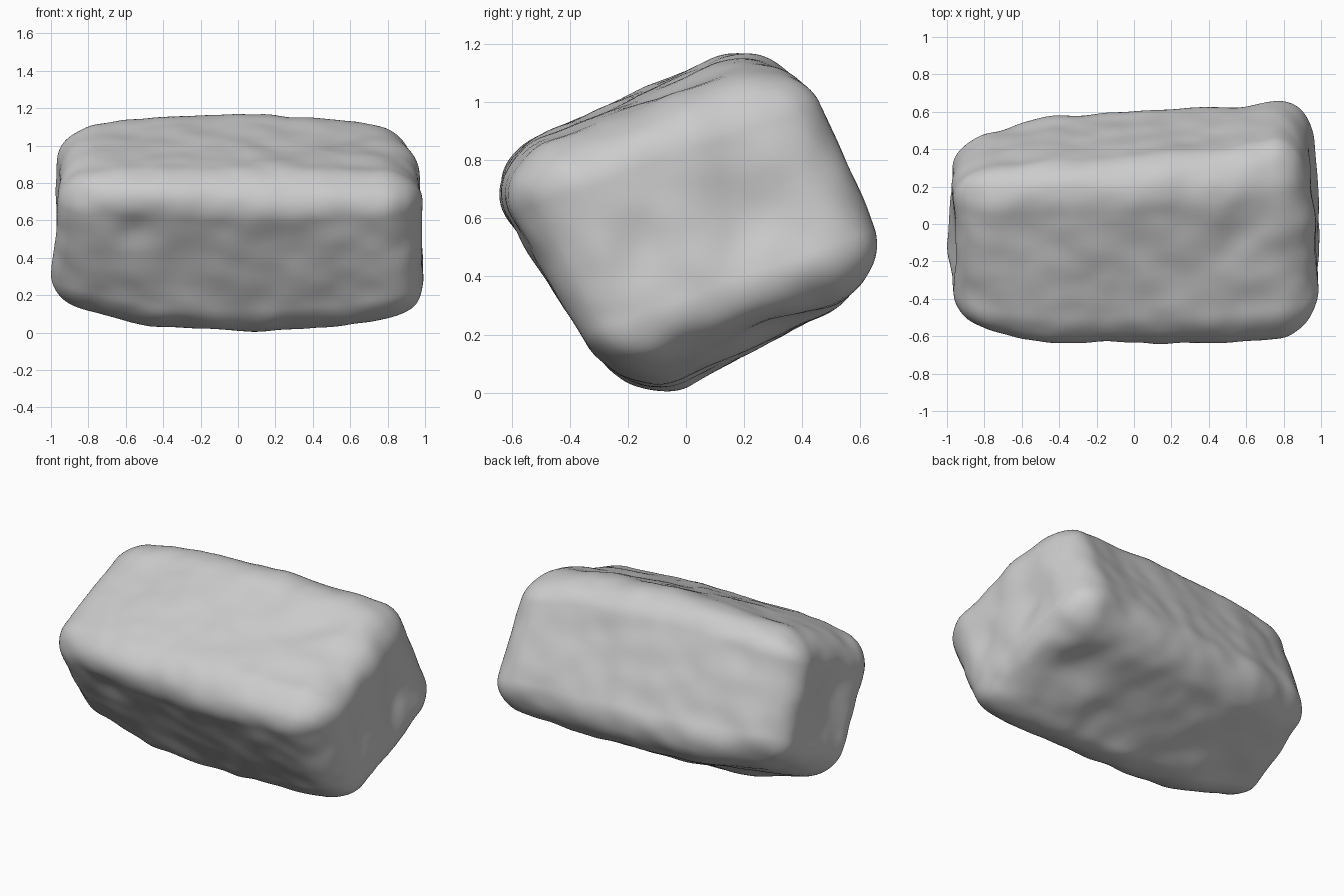
import bpy, bmesh, math
from mathutils import Vector, noise

cube = bpy.data.objects.get("Cube")
if cube:
    bpy.data.objects.remove(cube, do_unlink=True)

# Stone colour
stone = bpy.data.materials.new("stone_grey")
stone.use_nodes = True
stone.diffuse_color = (0.6, 0.6, 0.6, 1)
stone.node_tree.nodes["Principled BSDF"].inputs["Base Color"].default_value = (0.6, 0.6, 0.6, 1)

# Four long edges of the block as (y, z) at evenly spaced stations along x
FIRST, STEP = -0.9, 0.45
EDGES = {
    "front": [(-0.64, 0.79), (-0.72, 0.79), (-0.72, 0.78), (-0.73, 0.78), (-0.67, 0.79)],
    "top": [(0.24, 1.17), (0.27, 1.23), (0.29, 1.24), (0.32, 1.22), (0.40, 1.16)],
    "back": [(0.52, 0.42), (0.63, 0.39), (0.67, 0.38), (0.69, 0.38), (0.73, 0.40)],
    "bottom": [(-0.15, 0.07), (-0.16, -0.04), (-0.17, -0.07), (-0.20, -0.05), (-0.28, 0.03)],
}
# How far each edge reaches towards -x and +x
REACH = {"front": (0.97, 0.985), "top": (0.96, 0.92), "back": (0.965, 0.97), "bottom": (1.02, 1.015)}

# Dents and swellings: centre, radius, depth
DENTS = [
    ((0.98, 0.2, 0.62), 0.22, 0.03),
    ((0.98, -0.15, 0.5), 0.2, 0.02),
    ((-0.98, -0.1, 0.7), 0.25, 0.04),
    ((-0.55, -0.53, 0.55), 0.2, 0.02),
    ((0.5, -0.1, 1.03), 0.25, 0.015),
    ((-0.5, 0.0, 1.08), 0.25, 0.015),
    ((0.65, 0.3, 0.2), 0.2, 0.03),
    ((-0.6, 0.1, 0.12), 0.2, 0.015),
    ((0.85, -0.02, 1.02), 0.25, -0.03),
]


def edge_at(name, x):
    """Smoothly interpolated point on one long edge."""
    t = max(0, min(3.9999, (x - FIRST) / STEP))
    i = int(t)
    f = t - i
    f = 0.5 * f + 0.5 * f * f * (3 - 2 * f)
    y, z = Vector(EDGES[name][i]).lerp(Vector(EDGES[name][i + 1]), f)
    return Vector((x * REACH[name][x > 0], y, z))


def rounded(p, half, radius):
    """Push a box point onto a box with rounded edges."""
    inner = Vector([max(-h + radius, min(h - radius, c)) for c, h in zip(p, half)])
    d = p - inner
    return inner + d.normalized() * radius


# Stone block: gridded box, rounded, then stretched between the four edges
bm = bmesh.new()
bmesh.ops.create_cube(bm, size=2)
bmesh.ops.subdivide_edges(bm, edges=bm.edges[:], cuts=55, use_grid_fill=True)
half = Vector((1, 0.5, 0.5))
for v in bm.verts:
    p = rounded(Vector([c * h for c, h in zip(v.co, half)]), half, 0.22)
    s, t = p.y + 0.5, p.z + 0.5
    low = edge_at("bottom", p.x).lerp(edge_at("back", p.x), s)
    high = edge_at("front", p.x).lerp(edge_at("top", p.x), s)
    v.co = low.lerp(high, t)

# Weathered bumps and dents along the normals
bm.normal_update()
moves = []
for v in bm.verts:
    h = 0.014 * noise.noise(v.co * 3.5) + 0.008 * noise.noise(v.co * 7)
    for centre, radius, depth in DENTS:
        h -= depth * math.exp(-2 * ((v.co - Vector(centre)).length / radius) ** 2)
    moves.append(v.normal * h)
for v, move in zip(bm.verts, moves):
    v.co += move

for f in bm.faces:
    f.smooth = True
mesh = bpy.data.meshes.new("stone_block")
bm.to_mesh(mesh)
bm.free()
mesh.materials.append(stone)
block = bpy.data.objects.new("stone_block", mesh)
bpy.context.collection.objects.link(block)
